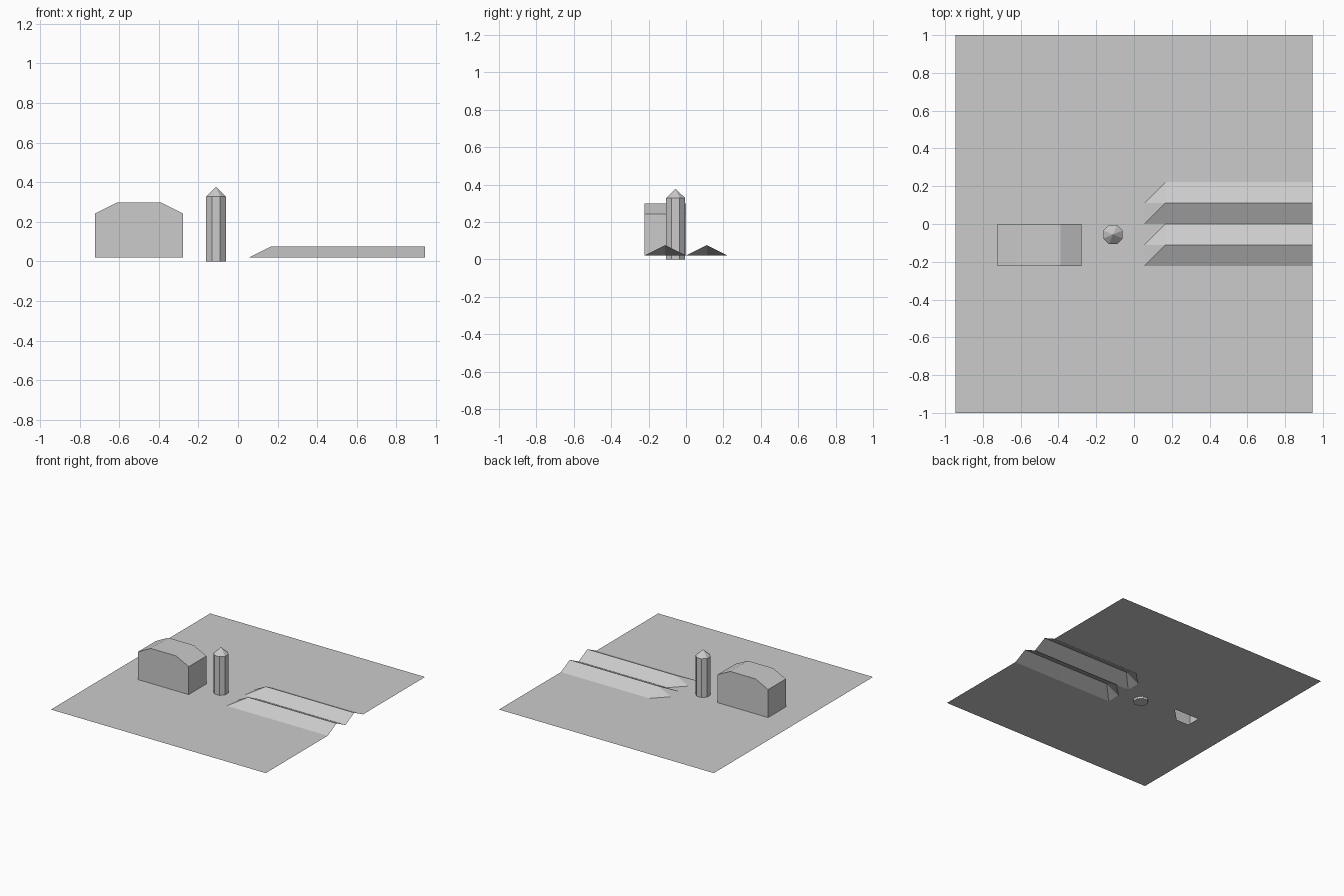
import bpy, bmesh, math

if "Cube" in bpy.data.objects:
    bpy.data.objects.remove(bpy.data.objects["Cube"])

C = 1 / 9            # terrain cell size
NX, NY = 17, 18      # terrain cells
Z0 = 0.02            # ground level


def make_object(name, bm):
    mesh = bpy.data.meshes.new(name)
    bm.to_mesh(mesh)
    bm.free()
    obj = bpy.data.objects.new(name, mesh)
    bpy.context.collection.objects.link(obj)
    return obj


# Terrain: triangulated height field with two ridges running off the +x edge
def height(i, j):
    return Z0 + (C / 2 if i >= 10 and j in (8, 10) else 0)


bm = bmesh.new()
grid = [[bm.verts.new(((i - NX / 2) * C, (j - NY / 2) * C, height(i, j)))
         for j in range(NY + 1)] for i in range(NX + 1)]
# Small gap in the ground under the barn: (column, row, upper or lower triangle)
gap = {(3, 8, 0), (3, 8, 1), (4, 8, 1)}
for i in range(NX):
    for j in range(NY):
        a, b = grid[i][j], grid[i + 1][j]
        c, d = grid[i + 1][j + 1], grid[i][j + 1]
        for k, tri in enumerate(((a, b, c), (a, c, d))):
            if (i, j, k) not in gap:
                bm.faces.new(tri)
make_object("terrain", bm)

# Barn: profile in x/z extruded along y, open underneath
profile = [(-6.5, 0), (-2.5, 0), (-2.5, 2), (-3.5, 2.5), (-5.5, 2.5), (-6.5, 2)]
bm = bmesh.new()
front = [bm.verts.new((x * C, -2 * C, Z0 + z * C)) for x, z in profile]
back = [bm.verts.new((x * C, 0, Z0 + z * C)) for x, z in profile]
bm.faces.new(front)
bm.faces.new(back[::-1])
for k in range(1, len(profile)):
    n = (k + 1) % len(profile)
    bm.faces.new((front[k], back[k], back[n], front[n]))
make_object("barn", bm)

# Silo: eight-sided shaft with a pointed cap, reaching just below the ground
bm = bmesh.new()
rings = []
for z in (0, 0.327):
    rings.append([bm.verts.new((-C + C / 2 * math.cos(t), -C / 2 + C / 2 * math.sin(t), z))
                  for t in ((k + 0.5) * math.tau / 8 for k in range(8))])
tip = bm.verts.new((-C, -C / 2, 0.378))
bm.faces.new(rings[0][::-1])
for k in range(8):
    n = (k + 1) % 8
    bm.faces.new((rings[0][k], rings[0][n], rings[1][n], rings[1][k]))
    bm.faces.new((rings[1][k], rings[1][n], tip))
make_object("silo", bm)
